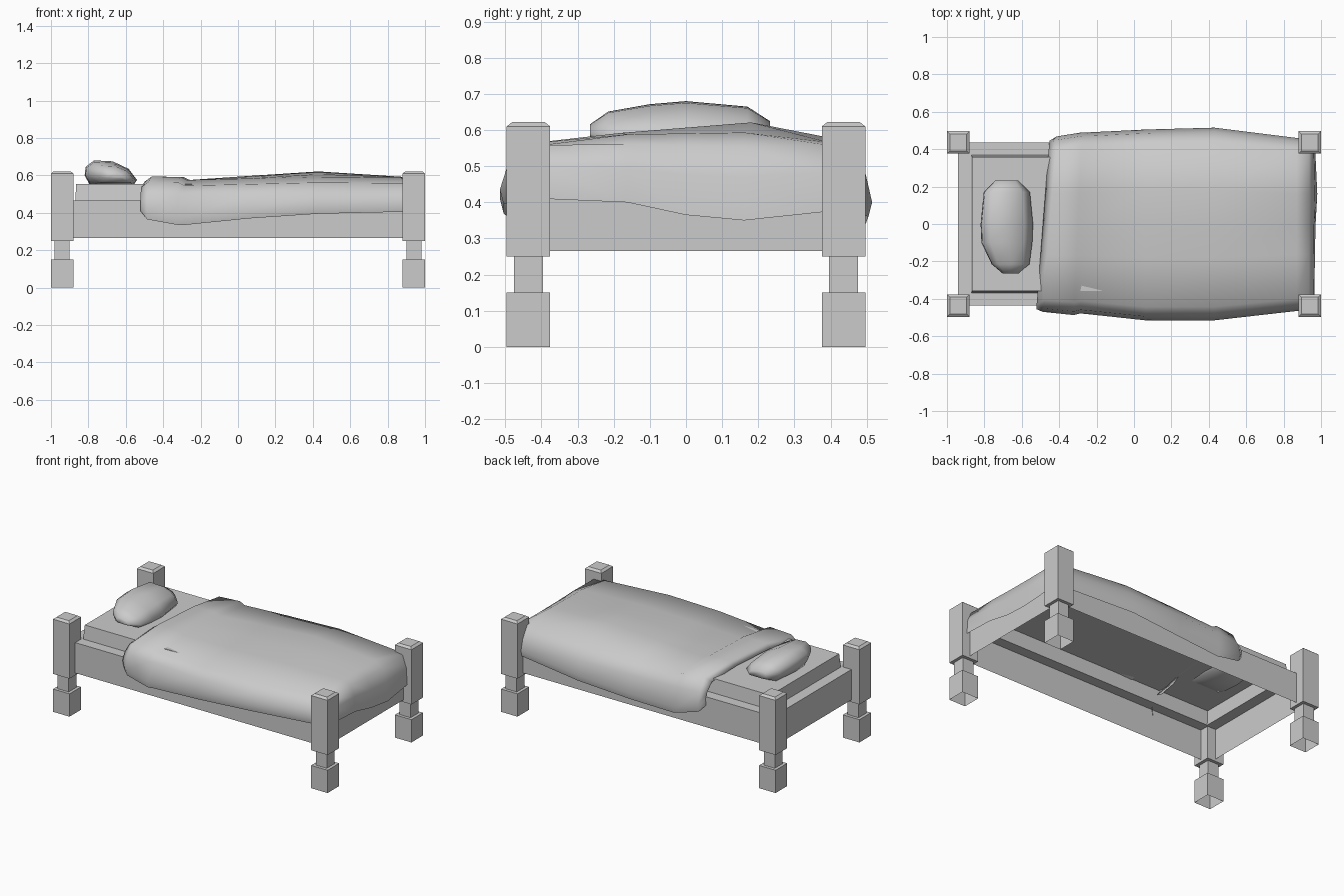
import bpy, bmesh

if "Cube" in bpy.data.objects:
    bpy.data.objects.remove(bpy.data.objects["Cube"])


def loft(name, rings, closed=True, cap_start=False, cap_end=False, smooth=False):
    """Skin a list of equally long point rings into one mesh object."""
    bm = bmesh.new()
    rows = [[bm.verts.new(p) for p in ring] for ring in rings]
    n = len(rows[0])
    for a, b in zip(rows, rows[1:]):
        for i in range(n if closed else n - 1):
            j = (i + 1) % n
            bm.faces.new((a[i], a[j], b[j], b[i]))
    if cap_start:
        bm.faces.new(rows[0][::-1])
    if cap_end:
        bm.faces.new(rows[-1])
    bmesh.ops.remove_doubles(bm, verts=bm.verts, dist=1e-5)
    bmesh.ops.recalc_face_normals(bm, faces=bm.faces)
    for f in bm.faces:
        f.smooth = smooth
    me = bpy.data.meshes.new(name)
    bm.to_mesh(me)
    bm.free()
    ob = bpy.data.objects.new(name, me)
    bpy.context.collection.objects.link(ob)
    return ob


def rect(cx, cy, hx, hy, z):
    return [(cx - hx, cy - hy, z), (cx + hx, cy - hy, z),
            (cx + hx, cy + hy, z), (cx - hx, cy + hy, z)]


# Four corner posts: foot, narrow neck, upper block with chamfered top, open below
post = [(.06, 0), (.06, .15), (.04, .15), (.04, .25), (.06, .25), (.06, .61), (.045, .622)]
for sx, end in ((-1, "head"), (1, "foot")):
    for sy, side in ((-1, "front"), (1, "back")):
        loft(f"{end}_{side}_post",
             [rect(sx * .94, sy * .436, h, h, z) for h, z in post], cap_end=True)

# Rails, ledge and mattress: one stepped shell, open underneath
steps = [(.942, .437, .265), (.942, .437, .465), (.87, .368, .465), (.865, .358, .555)]
loft("frame_and_mattress", [rect(0, 0, hx, hy, z) for hx, hy, z in steps], cap_end=True)

# Pillow: rounded profile scaled along y, (y, x scale, z scale, x shift)
profile = [(-.79, .545), (-.82, .60), (-.815, .645), (-.77, .68), (-.67, .675),
           (-.585, .635), (-.54, .575), (-.56, .545)]
cx, cz = -.68, .595
pillow = [(-.265, .3, .25, .02), (-.215, .72, .66, .02), (-.1, .97, .9, 0),
          (0, 1, 1, 0), (.17, .88, .82, 0), (.232, .45, .35, 0)]
loft("pillow", [[(cx + dx + (x - cx) * kx, y, cz + (z - cz) * kz) for x, z in profile]
                for y, kx, kz, dx in pillow], cap_start=True, cap_end=True, smooth=True)

# Blanket: draped cross-sections from the head fold to the foot
fracs = [-.98, -1, -.96, -.86, -.35, 0, .35, .86, .96, 1, .98]


def section(x, slant, wf, wb, hem_f, hem_b, top, bump):
    zs = [hem_f, hem_f + .04, .50, top - .03, top, top + bump / 2, top + bump,
          top - .022, .49, hem_b + .04, hem_b]
    ys = [f * (wf if f < 0 else wb) for f in fracs]
    return [(x + slant * y / .45, y, z) for y, z in zip(ys, zs)]


stations = [
    (-.45, .035, .41, .40, .42, .42, .553, 0),
    (-.487, .035, .455, .445, .41, .41, .566, 0),
    (-.45, .035, .47, .468, .365, .365, .593, 0),
    (-.30, .02, .487, .49, .335, .33, .592, 0),
    (-.265, .02, .478, .49, .335, .322, .575, 0),
    (.06, 0, .515, .505, .37, .335, .583, .014),
    (.43, 0, .515, .515, .395, .36, .592, .029),
    (.87, 0, .465, .46, .405, .38, .588, .005),
]
rings = [section(*s) for s in stations]

# Foot panel: the last section pulled down to the wavy hem
last = rings[-1]
foot_hem = [.405, .405, .405, .41, .40, .365, .35, .375, .38, .38, .38]
bulge = [0, 0, 0, 0, .002, .006, .015, .004, 0, 0, 0]
for x, drop in ((.935, .15), (.96, .5), (.965, 1)):
    rings.append([(x + b * drop, y, min(z, .59 + (h - .59) * drop))
                  for (_, y, z), h, b in zip(last, foot_hem, bulge)])
blanket = loft("blanket", rings, closed=False, smooth=True)
# Make the sheet face outward
if sum(p.normal.z * p.area for p in blanket.data.polygons) < 0:
    blanket.data.flip_normals()
